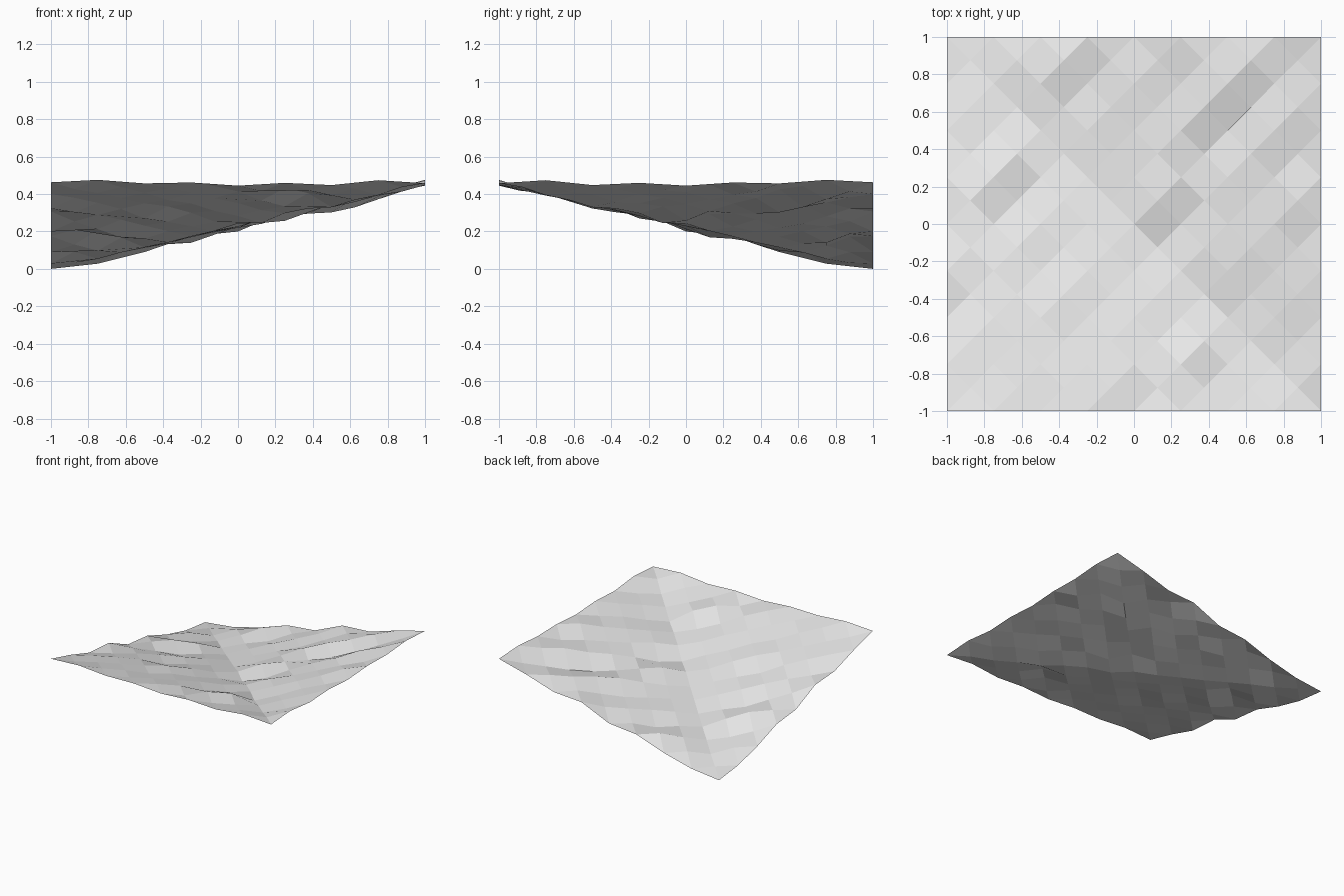
import bpy
import bmesh
import random

cube = bpy.data.objects.get("Cube")
if cube:
    bpy.data.objects.remove(cube, do_unlink=True)

random.seed(4)
N = 16            # half-cells along each side
TOP = 0.46        # height of the plateau rim

# Border heights, from the high side to the far corner of each edge
SLOPE = [0.0, 0.028, 0.09, 0.175, 0.2, 0.307, 0.323, 0.4, 0.463]
RIM = [0.463, 0.476, 0.457, 0.462, 0.445, 0.46, 0.448, 0.474, 0.458]

# Patches tilted away from (+) or towards (-) the low corner
AWAY = [(-3, 6), (-2, 7), (-1, 5), (6, 7), (3, 4), (4, 5), (-1, 3), (0, 2),
        (2, 1), (-6, 1), (-5, 2), (1, 0), (4, -3), (3, -2), (7, 0), (0, -7), (3, -6)]
TOWARDS = [(6, 5), (5, 4), (7, 2), (-6, 3), (1, 4), (-3, -2), (-7, -4), (2, -5), (7, -6)]


def tilt_offsets():
    offsets = {}
    for patches, amount in ((AWAY, 0.014), (TOWARDS, -0.012)):
        for x, y in patches:
            u, v = x + N // 2, y + N // 2
            for du, dv, sign in ((-1, 0, 1), (0, 1, 1), (1, 0, -1), (0, -1, -1)):
                key = (u + du, v + dv)
                offsets[key] = offsets.get(key, 0) + sign * amount
    return offsets


OFFSETS = tilt_offsets()


def height(u, v):
    # Borders follow shared profiles so that neighbouring tiles would join
    if v == N:
        return SLOPE[u // 2]
    if u == 0:
        return SLOPE[(N - v) // 2]
    if v == 0:
        return RIM[u // 2]
    if u == N:
        return RIM[(N - v) // 2]
    # Two ramps meet in a valley running down to the low corner
    ramp = TOP * max(u, N - v) / N
    bump = OFFSETS.get((u, v), 0) + random.uniform(-0.007, 0.007)
    return max(0.01, min(0.475, ramp + bump))


# Terrain sheet: diamond-shaped faces, triangles along the border
bm = bmesh.new()
verts = {}
for u in range(N + 1):
    for v in range(N + 1):
        if (u + v) % 2 == 0:
            verts[u, v] = bm.verts.new((2 * u / N - 1, 2 * v / N - 1, height(u, v)))
for u in range(N + 1):
    for v in range(N + 1):
        if (u + v) % 2:
            ring = [(u + 1, v), (u, v + 1), (u - 1, v), (u, v - 1)]
            bm.faces.new([verts[k] for k in ring if k in verts])

mesh = bpy.data.meshes.new("terrain_tile")
bm.to_mesh(mesh)
bm.free()
terrain = bpy.data.objects.new("terrain_tile", mesh)
bpy.context.collection.objects.link(terrain)

# Single light grey
grey = bpy.data.materials.new("light_grey")
grey.use_nodes = True
colour = (0.8, 0.8, 0.8, 1.0)
grey.diffuse_color = colour
grey.node_tree.nodes["Principled BSDF"].inputs["Base Color"].default_value = colour
mesh.materials.append(grey)
